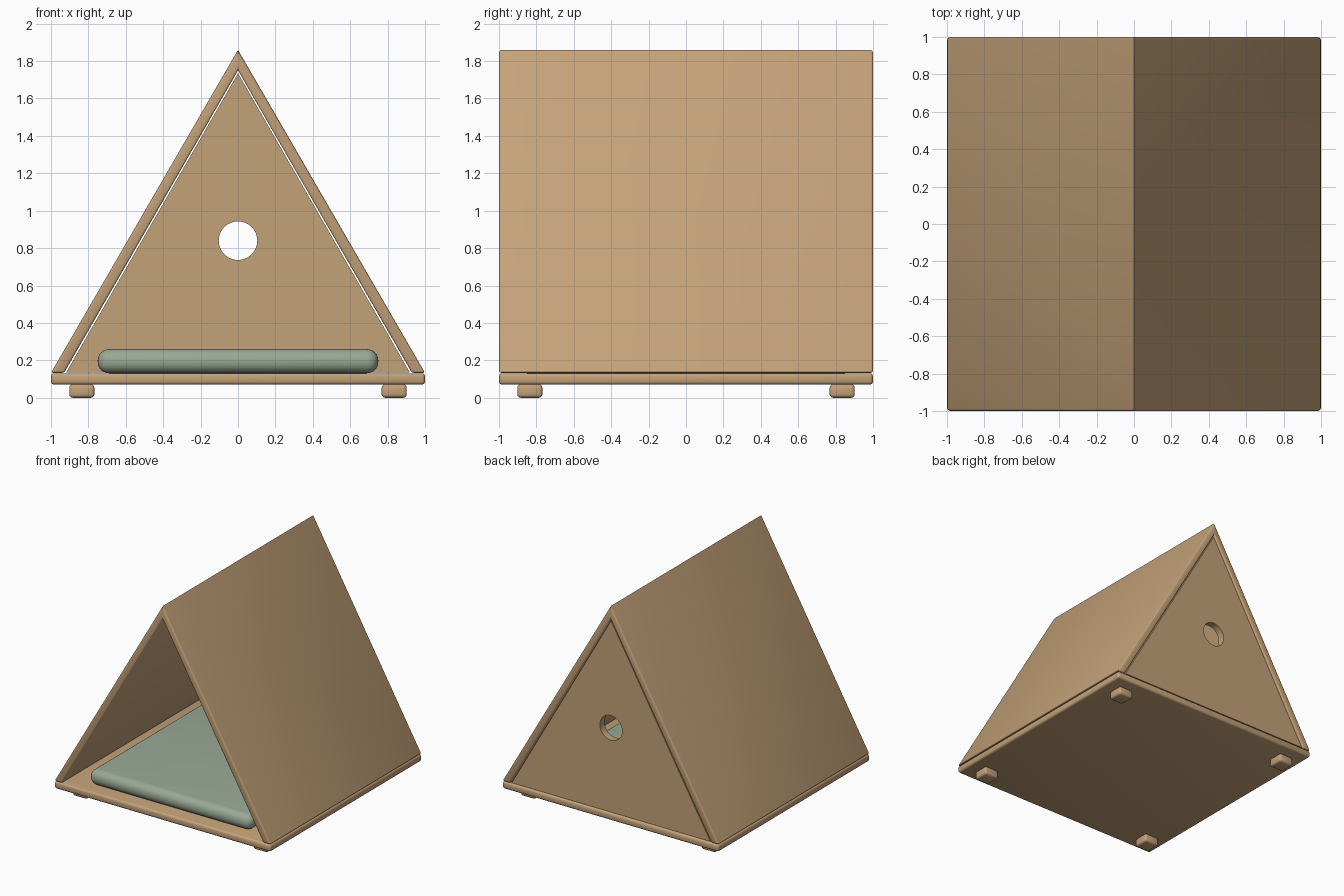
import bpy, bmesh, math

if "Cube" in bpy.data.objects:
    bpy.data.objects.remove(bpy.data.objects["Cube"])


def material(name, rgb):
    m = bpy.data.materials.new(name)
    m.diffuse_color = (*rgb, 1)
    m.use_nodes = True
    m.node_tree.nodes["Principled BSDF"].inputs["Base Color"].default_value = m.diffuse_color
    return m


WOOD = material("warm wood", (0.55, 0.36, 0.19))
SAGE = material("sage fabric", (0.32, 0.395, 0.30))


def finish(ob, mat):
    ob.data.materials.clear()
    ob.data.materials.append(mat)
    bpy.ops.object.select_all(action='DESELECT')
    ob.select_set(True)
    bpy.context.view_layer.objects.active = ob
    bpy.ops.object.shade_smooth_by_angle(angle=math.radians(35))


def mesh_object(name, bm, mat):
    bmesh.ops.recalc_face_normals(bm, faces=bm.faces)
    me = bpy.data.meshes.new(name)
    bm.to_mesh(me)
    bm.free()
    ob = bpy.data.objects.new(name, me)
    bpy.context.collection.objects.link(ob)
    finish(ob, mat)
    return ob


def rounded_box(name, lo, hi, radius, segments, mat):
    bm = bmesh.new()
    bmesh.ops.create_cube(bm, size=1)
    for v in bm.verts:
        v.co = [(a + b) / 2 + c * (b - a) for a, b, c in zip(lo, hi, v.co)]
    bmesh.ops.bevel(bm, geom=bm.edges[:], offset=radius, segments=segments,
                    profile=0.5, affect='EDGES')
    return mesh_object(name, bm, mat)


def roof_panel(name, side):
    # mitred board leaning to the ridge, extruded front to back
    profile = [(1, 0.133), (0.93, 0.133), (0, 1.75), (0, 1.86)]
    bm = bmesh.new()
    face = bm.faces.new([bm.verts.new((side * x, -1, z)) for x, z in profile])
    ext = bmesh.ops.extrude_face_region(bm, geom=[face])
    for v in ext["geom"]:
        if isinstance(v, bmesh.types.BMVert):
            v.co.y = 1
    bmesh.ops.recalc_face_normals(bm, faces=bm.faces)
    edges = [e for e in bm.edges if any(abs(v.co.x) > 0.01 for v in e.verts)]
    bmesh.ops.bevel(bm, geom=edges, offset=0.012, segments=3,
                    profile=0.5, affect='EDGES')
    return mesh_object(name, bm, WOOD)


# floor and feet
rounded_box("floor", (-1, -1, 0.07), (1, 1, 0.131), 0.018, 3, WOOD)
for sx in (-1, 1):
    for sy in (-1, 1):
        cx, cy = 0.835 * sx, 0.835 * sy
        rounded_box("foot", (cx - 0.067, cy - 0.067, 0),
                    (cx + 0.067, cy + 0.067, 0.072), 0.018, 3, WOOD)

# roof
roof_panel("roof_left", -1)
roof_panel("roof_right", 1)

# back wall with a round hole
curve = bpy.data.curves.new("back_wall", 'CURVE')
curve.dimensions = '2D'
curve.fill_mode = 'BOTH'
ring = [(0.103 * math.cos(i * math.tau / 48), 0.84 + 0.103 * math.sin(i * math.tau / 48))
        for i in range(48)]
for points in ([(-0.918, 0.136), (0.918, 0.136), (0, 1.735)], ring):
    spline = curve.splines.new('POLY')
    spline.points.add(len(points) - 1)
    for p, (x, z) in zip(spline.points, points):
        p.co = (x, z, 0, 1)
    spline.use_cyclic_u = True
curve.extrude = 0.03
wall = bpy.data.objects.new("back_wall", curve)
bpy.context.collection.objects.link(wall)
wall.rotation_euler.x = math.pi / 2
wall.location.y = 0.96
bpy.ops.object.select_all(action='DESELECT')
wall.select_set(True)
bpy.context.view_layer.objects.active = wall
bpy.ops.object.convert(target='MESH')
finish(wall, WOOD)

# cushion
rounded_box("cushion", (-0.75, -0.91, 0.131), (0.75, 0.91, 0.26), 0.06, 6, SAGE)
